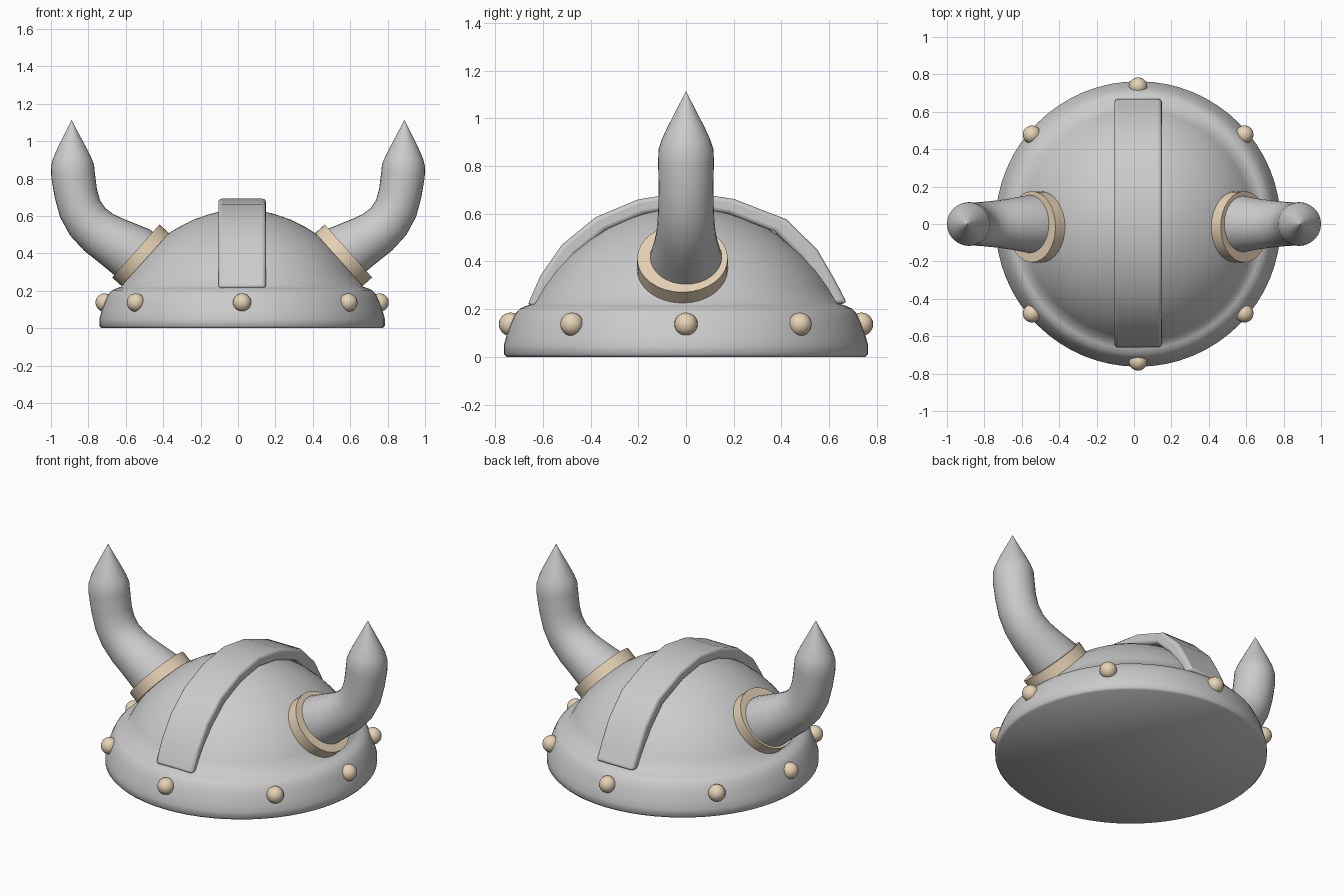
import bpy, bmesh, math
from mathutils import Vector

if "Cube" in bpy.data.objects:
    bpy.data.objects.remove(bpy.data.objects["Cube"])

CX = 0.022  # the helmet shell sits slightly off the horn axis

tan = bpy.data.materials.new("tan")
tan.diffuse_color = (0.80, 0.65, 0.47, 1)
tan.use_nodes = True
tan.node_tree.nodes["Principled BSDF"].inputs["Base Color"].default_value = tan.diffuse_color


def finish(name, bm, mat=None, angle=40):
    bmesh.ops.recalc_face_normals(bm, faces=bm.faces)
    me = bpy.data.meshes.new(name)
    bm.to_mesh(me)
    bm.free()
    ob = bpy.data.objects.new(name, me)
    bpy.context.collection.objects.link(ob)
    if mat:
        me.materials.append(mat)
    bpy.ops.object.select_all(action='DESELECT')
    ob.select_set(True)
    bpy.context.view_layer.objects.active = ob
    bpy.ops.object.shade_smooth_by_angle(angle=math.radians(angle))
    return ob


def skin(bm, rings):
    """Bridge consecutive closed loops and cap both ends."""
    n = len(rings[0])
    for a, b in zip(rings, rings[1:]):
        for i in range(n):
            j = (i + 1) % n
            bm.faces.new((a[i], a[j], b[j], b[i]))
    bm.faces.new(rings[0])
    bm.faces.new(rings[-1])


def tube(name, path, mat=None, n=32, y=0.0, angle=40):
    """Round sections (x, z, radius) swept in the xz plane."""
    bm = bmesh.new()
    rings = []
    for k, (x, z, r) in enumerate(path):
        a, b = path[max(k - 1, 0)], path[min(k + 1, len(path) - 1)]
        t = Vector((b[0] - a[0], 0, b[1] - a[1])).normalized()
        u, v = Vector((-t.z, 0, t.x)), Vector((0, 1, 0))
        rings.append([bm.verts.new(Vector((x, y, z)) + r * (
            u * math.cos(2 * math.pi * i / n) + v * math.sin(2 * math.pi * i / n)))
            for i in range(n)])
    skin(bm, rings)
    return finish(name, bm, mat, angle)


# Helmet shell with rolled brim: one vertical lathe
shell = [(0, 0.752), (0.012, 0.763), (0.05, 0.763), (0.09, 0.752), (0.14, 0.735),
         (0.18, 0.716), (0.203, 0.695), (0.214, 0.67), (0.222, 0.645), (0.29, 0.607),
         (0.36, 0.558), (0.43, 0.493), (0.49, 0.42), (0.54, 0.34), (0.58, 0.26),
         (0.61, 0.175), (0.63, 0.09), (0.637, 0.012)]
tube("helmet_shell", [(CX, z, r) for z, r in shell], n=64, angle=50)

# Crest strap running front to back
arc = [(-0.665, 0.215), (-0.61, 0.34), (-0.52, 0.47), (-0.38, 0.585), (-0.2, 0.66),
       (0, 0.692), (0.2, 0.662), (0.42, 0.577), (0.55, 0.45), (0.62, 0.33), (0.675, 0.225)]
bm = bmesh.new()
rings = []
for y, z in arc:
    iy, iz = y * 0.88, 0.15 + (z - 0.15) * 0.88
    rings.append([bm.verts.new(p) for p in (
        (CX - 0.127, y, z), (CX + 0.127, y, z),
        (CX + 0.127, iy, iz), (CX - 0.127, iy, iz))])
skin(bm, rings)
strap = finish("crest_strap", bm)
bev = strap.modifiers.new("soft_edges", 'BEVEL')
bev.width = 0.018
bev.segments = 3
bev.limit_method = 'ANGLE'
bev.angle_limit = math.radians(50)

# Horns and their collars
horn = [(0.47, 0.33, 0.155), (0.56, 0.40, 0.155), (0.675, 0.467, 0.134),
        (0.745, 0.512, 0.125), (0.805, 0.57, 0.119), (0.845, 0.64, 0.116),
        (0.867, 0.72, 0.115), (0.882, 0.82, 0.117), (0.885, 0.87, 0.115),
        (0.887, 0.91, 0.102), (0.888, 0.96, 0.079), (0.889, 1.03, 0.043),
        (0.89, 1.112, 0.001)]
axis = Vector((0.745, 0.667))
for side, s in (("left", -1), ("right", 1)):
    tube(side + "_horn", [(s * x, z, r) for x, z, r in horn])
    ends = [Vector((0.543, 0.39)) + axis * d for d in (-0.034, 0.034)]
    tube(side + "_horn_collar", [(CX + s * e.x, e.y, 0.19) for e in ends], tan, y=-0.015)

# Eight studs around the brim
spots = [(0.735, 0), (-0.735, 0), (0, 0.735), (0, -0.735)]
spots += [(sx * 0.568, sy * 0.478) for sx in (1, -1) for sy in (1, -1)]
for k, (x, y) in enumerate(spots):
    bm = bmesh.new()
    bmesh.ops.create_uvsphere(bm, u_segments=20, v_segments=12, radius=0.049)
    ob = finish(f"stud_{k + 1}", bm, tan)
    ob.location = (CX + x, y, 0.137)
